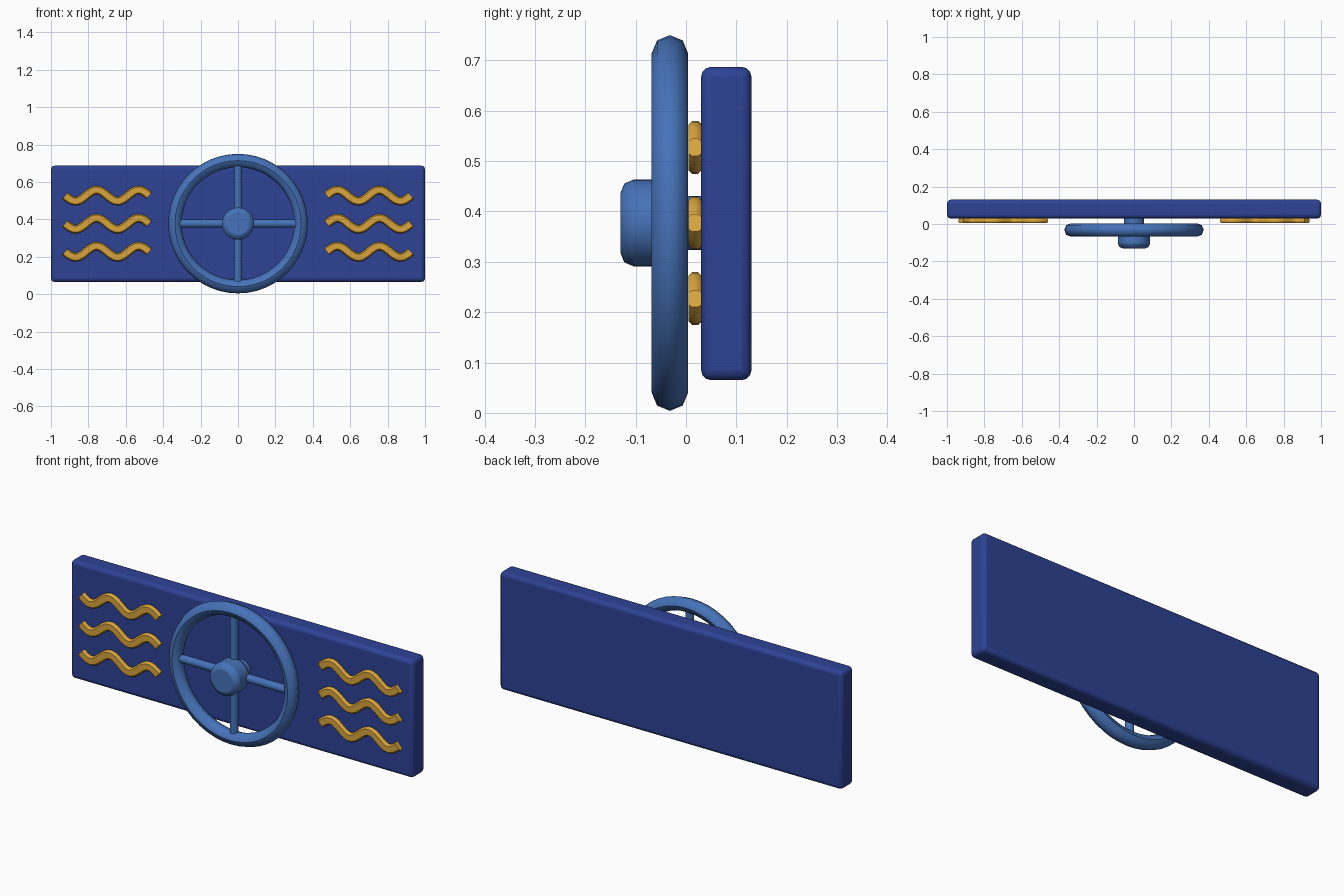
import bpy
import bmesh
from math import sin, cos, pi, atan2
from mathutils import Vector

old = bpy.data.objects.get("Cube")
if old:
    bpy.data.objects.remove(old)

MID_Z = 0.377
WHEEL_Y = -0.032


def make_material(name, rgb):
    mat = bpy.data.materials.new(name)
    mat.use_nodes = True
    mat.diffuse_color = (*rgb, 1)
    mat.node_tree.nodes["Principled BSDF"].inputs["Base Color"].default_value = (*rgb, 1)
    return mat


navy = make_material("navy blue", (0.027, 0.055, 0.30))
blue = make_material("mid blue", (0.061, 0.17, 0.485))
gold = make_material("gold", (0.70, 0.376, 0.045))


def finish(obj, name, mat, bevel=0, segments=2):
    """Name, colour, optionally bevel and smooth a part."""
    obj.name = name
    obj.data.materials.append(mat)
    if bevel:
        mod = obj.modifiers.new("rounded edges", "BEVEL")
        mod.width = bevel
        mod.segments = segments
        mod.limit_method = "ANGLE"
    bpy.ops.object.select_all(action="DESELECT")
    obj.select_set(True)
    bpy.context.view_layer.objects.active = obj
    bpy.ops.object.shade_smooth_by_angle(angle=pi / 4)
    return obj


def cylinder(name, radius, length, location, rotation, mat, bevel=0, segments=2):
    bpy.ops.mesh.primitive_cylinder_add(vertices=32, radius=radius, depth=length,
                                        location=location, rotation=rotation)
    return finish(bpy.context.object, name, mat, bevel, segments)


# Back panel
bpy.ops.mesh.primitive_cube_add(size=1, location=(0, 0.08, 0.376))
panel = bpy.context.object
panel.scale = (2, 0.1, 0.622)
bpy.ops.object.transform_apply(location=False, rotation=False, scale=True)
finish(panel, "back_panel", navy, 0.02, 3)

# Wheel rim
bpy.ops.mesh.primitive_torus_add(major_radius=0.337, minor_radius=0.036,
                                 major_segments=48, minor_segments=8,
                                 location=(0, WHEEL_Y, MID_Z), rotation=(pi / 2, 0, 0))
rim = finish(bpy.context.object, "wheel_rim", blue)
rim.data.shade_smooth()

# Spokes, hub and the shaft joining the wheel to the panel
centre = (0, WHEEL_Y, MID_Z)
cylinder("upright_spoke", 0.021, 0.67, centre, (0, 0, 0), blue)
cylinder("level_spoke", 0.021, 0.67, centre, (0, pi / 2, 0), blue)
cylinder("wheel_hub", 0.086, 0.12, (0, -0.07, MID_Z), (pi / 2, 0, 0), blue, 0.026, 2)
cylinder("wheel_shaft", 0.054, 0.07, (0, 0.005, MID_Z), (pi / 2, 0, 0), blue)


# Wavy strips: a chamfered section swept along a sine path
def wave_strip(name, side, z):
    start, length, height, steps = 0.925, 0.45, 0.03, 40
    half_w, half_d, cut = 0.0225, 0.013, 0.007
    section = [(half_w, half_d - cut), (half_w - cut, half_d)]
    section += [(-w, d) for w, d in reversed(section)]
    section += [(-w, -d) for w, d in section]
    bm = bmesh.new()
    rings = []
    for i in range(steps + 1):
        phase = 4 * pi * i / steps
        slope = atan2(-height * 4 * pi / length * cos(phase), length / length)
        point = Vector((-start + length * i / steps, 0.018, z - height * sin(phase)))
        across = Vector((-sin(slope), 0, cos(slope)))
        ring = []
        for w, d in section:
            p = point + across * w + Vector((0, d, 0))
            ring.append(bm.verts.new((-side * p.x, p.y, p.z)))
        rings.append(ring)
    n = len(section)
    for a, b in zip(rings, rings[1:]):
        for k in range(n):
            bm.faces.new((a[k], a[(k + 1) % n], b[(k + 1) % n], b[k]))
    bm.faces.new(rings[0])
    bm.faces.new(rings[-1])
    bmesh.ops.recalc_face_normals(bm, faces=bm.faces)
    mesh = bpy.data.meshes.new(name)
    bm.to_mesh(mesh)
    bm.free()
    obj = bpy.data.objects.new(name, mesh)
    bpy.context.collection.objects.link(obj)
    finish(obj, name, gold)


for side, label in ((1, "left"), (-1, "right")):
    for row, level in (("upper", 0.15), ("middle", 0), ("lower", -0.15)):
        wave_strip(f"{label}_{row}_wave", side, MID_Z + level)
